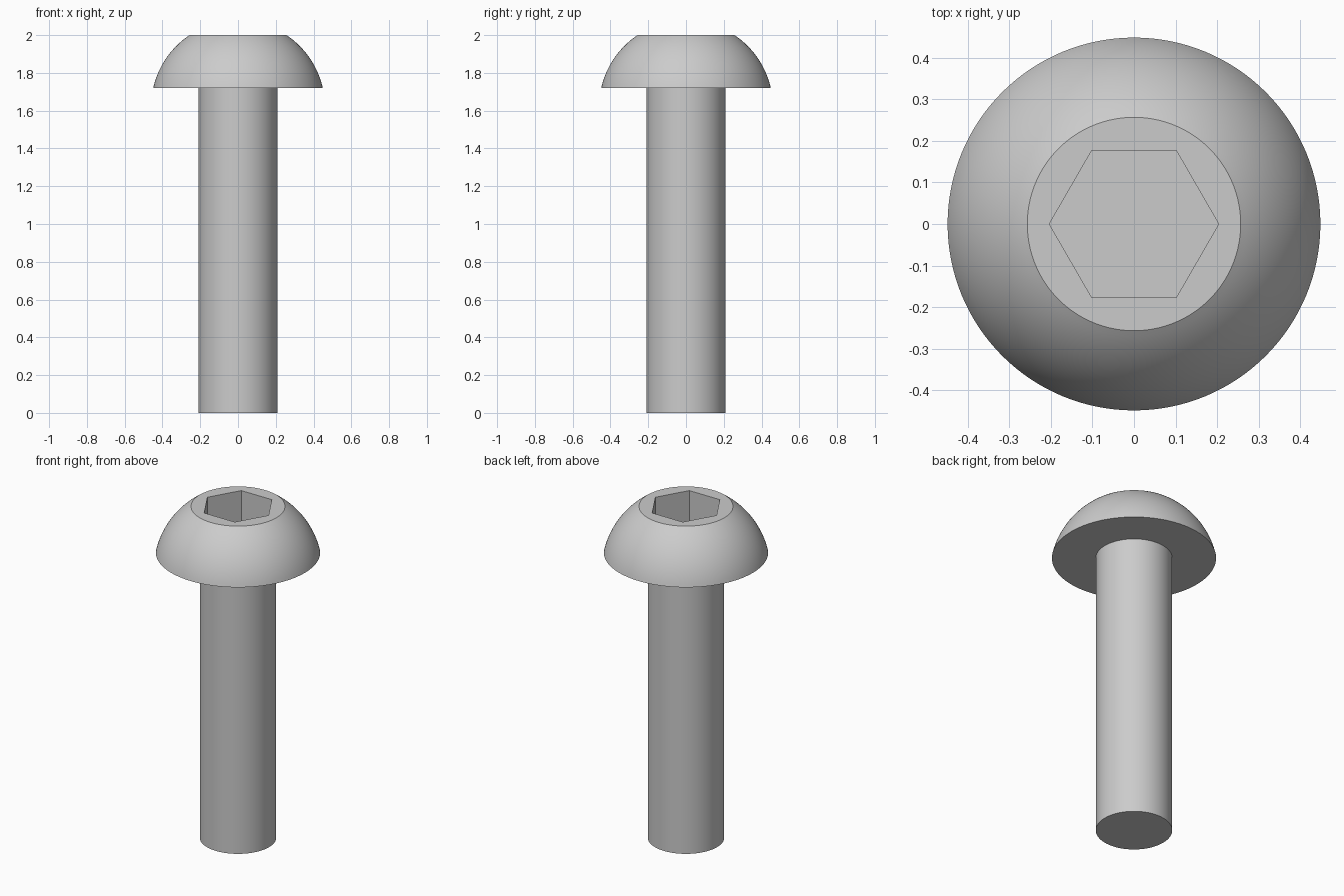
import bpy, bmesh, math

if "Cube" in bpy.data.objects:
    bpy.data.objects.remove(bpy.data.objects["Cube"])

SHAFT_R, HEAD_R, RIM_R = 0.209, 0.449, 0.257
HEAD_Z, TOP_Z, SOCKET_DEPTH = 1.72, 2.0, 0.2
SEGMENTS, ARC_STEPS = 128, 20


def make_object(name, bm):
    bmesh.ops.recalc_face_normals(bm, faces=bm.faces)
    mesh = bpy.data.meshes.new(name)
    bm.to_mesh(mesh)
    bm.free()
    obj = bpy.data.objects.new(name, mesh)
    bpy.context.collection.objects.link(obj)
    return obj


def lathe(name, profile, sides):
    """Closed solid of revolution from (radius, height) points."""
    bm = bmesh.new()
    rings = [[bm.verts.new((r * math.cos(2 * math.pi * i / sides),
                            r * math.sin(2 * math.pi * i / sides), z))
              for i in range(sides)] for r, z in profile]
    for low, high in zip(rings, rings[1:]):
        for i in range(sides):
            j = (i + 1) % sides
            bm.faces.new((low[i], low[j], high[j], high[i]))
    bm.faces.new(rings[0])
    bm.faces.new(rings[-1])
    return make_object(name, bm)


# Domed head: spherical arc centred on the axis, from the underside to the flat top
h = TOP_Z - HEAD_Z
offset = (HEAD_R**2 - RIM_R**2 - h**2) / (2 * h)
radius = math.hypot(HEAD_R, offset)
start = math.atan2(offset, HEAD_R)
end = math.atan2(offset + h, RIM_R)
profile = [(SHAFT_R, 0), (SHAFT_R, HEAD_Z)]
for k in range(ARC_STEPS + 1):
    a = start + (end - start) * k / ARC_STEPS
    profile.append((radius * math.cos(a), HEAD_Z - offset + radius * math.sin(a)))
bolt = lathe("button_head_bolt", profile, SEGMENTS)

# Hexagonal socket cut into the top
cutter = lathe("socket_cutter", [(0.204, TOP_Z - SOCKET_DEPTH), (0.204, TOP_Z + 0.1)], 6)
cutter.hide_render = True
cut = bolt.modifiers.new("hex_socket", 'BOOLEAN')
cut.operation = 'DIFFERENCE'
cut.solver = 'EXACT'
cut.object = cutter
bpy.context.view_layer.objects.active = bolt
bolt.select_set(True)
bpy.ops.object.modifier_apply(modifier=cut.name)
bpy.data.objects.remove(cutter)

# Smooth round surfaces, sharp rims
bpy.ops.object.shade_smooth_by_angle(angle=math.radians(25))
